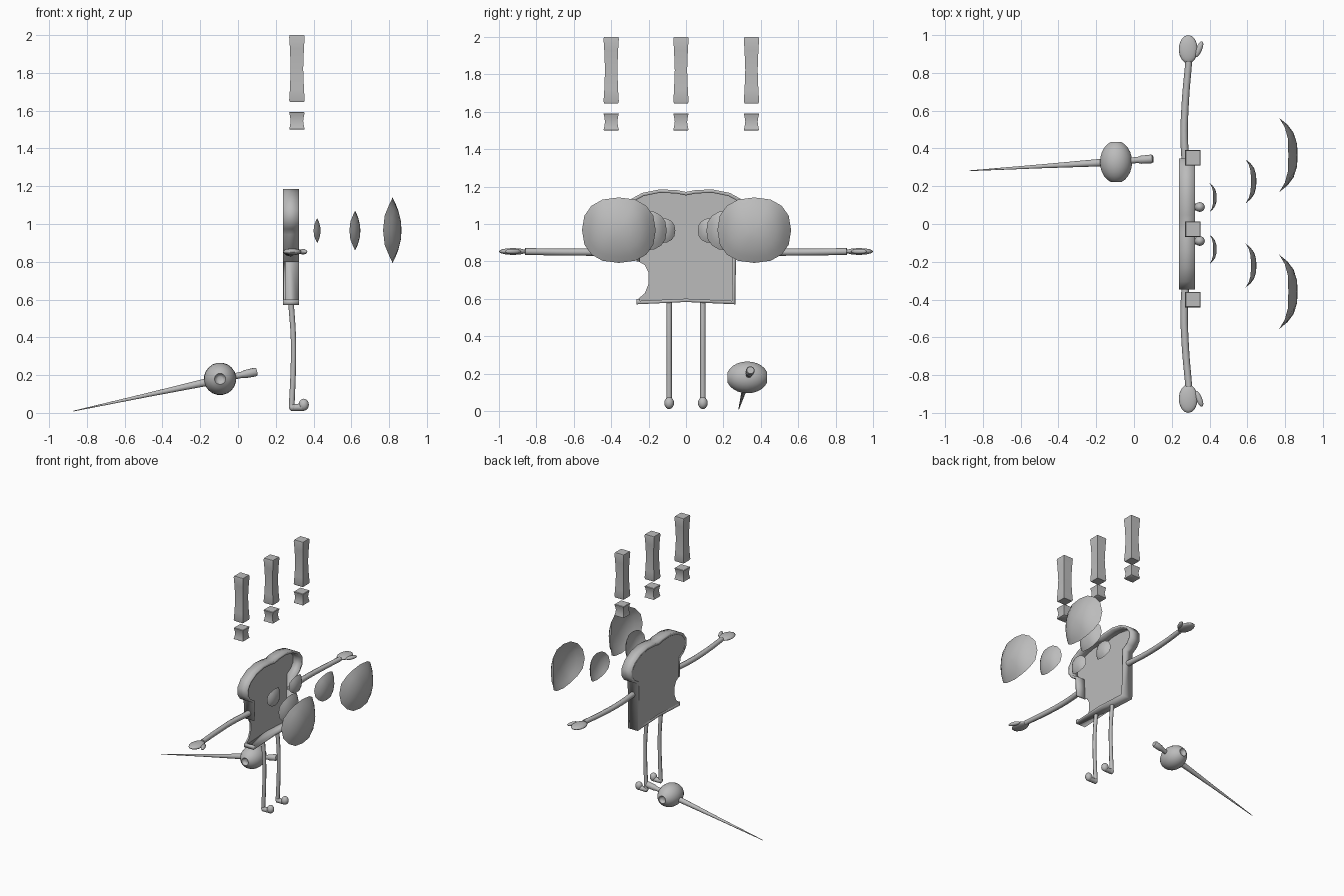
import bpy, bmesh, math
from mathutils import Vector, Matrix

cube = bpy.data.objects.get("Cube")
if cube:
    bpy.data.objects.remove(cube, do_unlink=True)

grey = bpy.data.materials.new("plain_grey")
grey.use_nodes = True
grey.diffuse_color = (0.5, 0.5, 0.5, 1)
grey.node_tree.nodes["Principled BSDF"].inputs["Base Color"].default_value = (0.5, 0.5, 0.5, 1)


def finish(obj, angle=40):
    obj.data.materials.clear()
    obj.data.materials.append(grey)
    bpy.ops.object.select_all(action='DESELECT')
    obj.select_set(True)
    bpy.context.view_layer.objects.active = obj
    bpy.ops.object.shade_smooth_by_angle(angle=math.radians(angle))
    return obj


def mesh_object(name, bm, angle=40, normals=True):
    if normals:
        bmesh.ops.recalc_face_normals(bm, faces=bm.faces)
    me = bpy.data.meshes.new(name)
    bm.to_mesh(me)
    bm.free()
    obj = bpy.data.objects.new(name, me)
    bpy.context.collection.objects.link(obj)
    return finish(obj, angle)


def lathe(name, profile, matrix, sides=16, angle=40):
    """Rings of (height, radius) around local z, closed at both ends."""
    bm = bmesh.new()
    rings = []
    for h, r in profile:
        turns = [2 * math.pi * (i + 0.5) / sides for i in range(sides)]
        rings.append([bm.verts.new((r * math.cos(t), r * math.sin(t), h)) for t in turns])
    for a, b in zip(rings, rings[1:]):
        for i in range(sides):
            j = (i + 1) % sides
            bm.faces.new((a[i], a[j], b[j], b[i]))
    bm.faces.new(rings[0][::-1])
    bm.faces.new(rings[-1])
    bm.transform(matrix)
    return mesh_object(name, bm, angle)


def ellipsoid(name, centre, radii, turn=0):
    bm = bmesh.new()
    m = Matrix.Translation(centre) @ Matrix.Rotation(turn, 4, 'Z') @ Matrix.Diagonal((*radii, 1))
    bmesh.ops.create_uvsphere(bm, u_segments=16, v_segments=10, radius=1, matrix=m)
    return mesh_object(name, bm, 60)


def tube(name, points, radii):
    """Round tube swept along a smooth path."""
    cu = bpy.data.curves.new(name, 'CURVE')
    cu.dimensions = '3D'
    cu.bevel_depth = 1
    cu.bevel_resolution = 2
    cu.resolution_u = 5
    cu.use_fill_caps = True
    sp = cu.splines.new('BEZIER')
    sp.bezier_points.add(len(points) - 1)
    for bp, p, r in zip(sp.bezier_points, points, radii):
        bp.co, bp.radius = p, r
        bp.handle_left_type = bp.handle_right_type = 'AUTO'
    obj = bpy.data.objects.new(name, cu)
    bpy.context.collection.objects.link(obj)
    bpy.ops.object.select_all(action='DESELECT')
    obj.select_set(True)
    bpy.context.view_layer.objects.active = obj
    bpy.ops.object.convert(target='MESH')
    return finish(bpy.context.object, 60)


# Slice of bread: back plate with a bite out of one side, and a crust rim
half = [(0.05, 1.172), (0.14, 1.176), (0.23, 1.158), (0.30, 1.12), (0.338, 1.07),
        (0.338, 1.02), (0.31, 0.98), (0.26, 0.95), (0.255, 0.58)]
bite = [(-0.255, 0.60), (-0.22, 0.63), (-0.20, 0.68), (-0.20, 0.74), (-0.22, 0.78), (-0.255, 0.80)]
left_top = [(-y, z) for y, z in half[:-1]]
rim = [(-0.255, 0.80)] + left_top[::-1] + [(0, 1.162)] + half + [(0, 0.592), (-0.255, 0.58), (-0.255, 0.60)]

bm = bmesh.new()
plate = bm.faces.new([bm.verts.new((0.24, y, z)) for y, z in rim + bite[1:-1]])
res = bmesh.ops.extrude_face_region(bm, geom=[plate])
bmesh.ops.translate(bm, vec=(0.012, 0, 0),
                    verts=[v for v in res["geom"] if isinstance(v, bmesh.types.BMVert)])
mesh_object("bread_plate", bm)

bm = bmesh.new()
rows = [[bm.verts.new((x, y, z)) for y, z in rim] for x in (0.238, 0.322)]
for i in range(len(rim) - 1):
    bm.faces.new((rows[0][i], rows[0][i + 1], rows[1][i + 1], rows[1][i]))
crust = mesh_object("bread_crust", bm)
solid = crust.modifiers.new("thickness", 'SOLIDIFY')
solid.thickness = 0.018
solid.offset = 0
solid.use_even_offset = True

for side, s in (("left", 1), ("right", -1)):
    # Arm and mitten hand
    tube(side + "_arm", [(0.28, s * 0.25, 0.85), (0.266, s * 0.45, 0.85),
                         (0.272, s * 0.65, 0.85), (0.29, s * 0.86, 0.853)],
         (0.021, 0.02, 0.019, 0.018))
    ellipsoid(side + "_hand", (0.287, s * 0.925, 0.853), (0.05, 0.075, 0.018))
    ellipsoid(side + "_thumb", (0.344, s * 0.925, 0.853), (0.016, 0.046, 0.014), -s * 0.4)

    # Leg and shoe
    y = s * 0.09
    tube(side + "_leg", [(0.28, y, 0.59), (0.293, y, 0.40), (0.293, y, 0.25), (0.284, y, 0.03)],
         (0.015, 0.014, 0.014, 0.015))
    ellipsoid(side + "_heel", (0.29, y, 0.03), (0.02, 0.019, 0.02))
    tube(side + "_sole", [(0.28, y, 0.028), (0.345, y, 0.03)], (0.018, 0.02))
    ellipsoid(side + "_toe", (0.348, y, 0.043), (0.027, 0.026, 0.032))

    # Curved shells flying out in front of the face
    for size, front, depth, yc, zc, ry, rz in (
            ("small", 0.437, 0.037, 0.137, 0.965, 0.077, 0.067),
            ("medium", 0.648, 0.058, 0.223, 0.965, 0.117, 0.107),
            ("large", 0.866, 0.098, 0.362, 0.967, 0.197, 0.175)):
        bm = bmesh.new()
        centre = bm.verts.new((front, 0.003 + s * yc, zc))
        previous = None
        count = 16
        for ring in (0.3, 0.6, 0.82, 1):
            loop = []
            for i in range(count):
                c, d = math.cos(2 * math.pi * i / count), math.sin(2 * math.pi * i / count)
                u = ring * math.copysign(abs(c) ** 0.85, c)
                v = ring * math.copysign(abs(d) ** 0.85, d)
                drop = min(1, abs(u) ** 3 + 0.5 * v * v)
                loop.append(bm.verts.new((front - depth * drop, 0.003 + s * (yc + ry * u), zc + rz * v)))
            for i in range(count):
                j = (i + 1) % count
                corners = (previous[i], loop[i], loop[j], previous[j]) if previous else (centre, loop[i], loop[j])
                bm.faces.new(corners if s > 0 else corners[::-1])
            previous = loop
        mesh_object(f"{side}_{size}_shell", bm, 60, normals=False)

# Three exclamation marks overhead: pinched square bars over pinched cubes
pinch = [(0, 0.037), (0.03, 0.041), (0.2, 0.037), (0.5, 0.033), (0.8, 0.037), (0.97, 0.041), (1, 0.038)]
for n, y in enumerate((-0.40, -0.027, 0.35)):
    for part, z, height in (("bar", 1.645, 0.355), ("dot", 1.50, 0.092)):
        lathe(f"mark_{part}_{n + 1}", [(h * height, r * math.sqrt(2)) for h, r in pinch],
              Matrix.Translation((0.312, y, z)), sides=4)

# Skewer: tapered blade, handle, and a dimpled olive as guard
tip, middle, end = Vector((-0.87, 0.282, 0.01)), Vector((-0.095, 0.33, 0.178)), Vector((0.10, 0.345, 0.218))


def along(a, b):
    return Matrix.Translation(a) @ (b - a).to_track_quat('Z', 'Y').to_matrix().to_4x4()


length = (middle - tip).length
lathe("skewer_blade", [(0, 0.002), (length * 0.5, 0.011), (length, 0.023)], along(tip, middle), 12)
grip = (end - middle).length
lathe("skewer_handle", [(0, 0.016), (grip * 0.6, 0.017), (grip * 0.68, 0.022),
                        (grip * 0.95, 0.024), (grip, 0.019)], along(middle, end), 12)
olive = [(0.112 * math.sin(t), 0.086 * math.cos(t))
         for t in (math.radians(-70 + 14 * i) for i in range(11))]
olive = [(-0.085, 0.012), (-0.088, 0.02)] + olive + [(0.088, 0.02), (0.085, 0.012)]
lathe("olive_guard", olive, Matrix.Translation((-0.095, 0.328, 0.18)) @ Matrix.Rotation(math.pi / 2, 4, 'X'), 20, 50)
